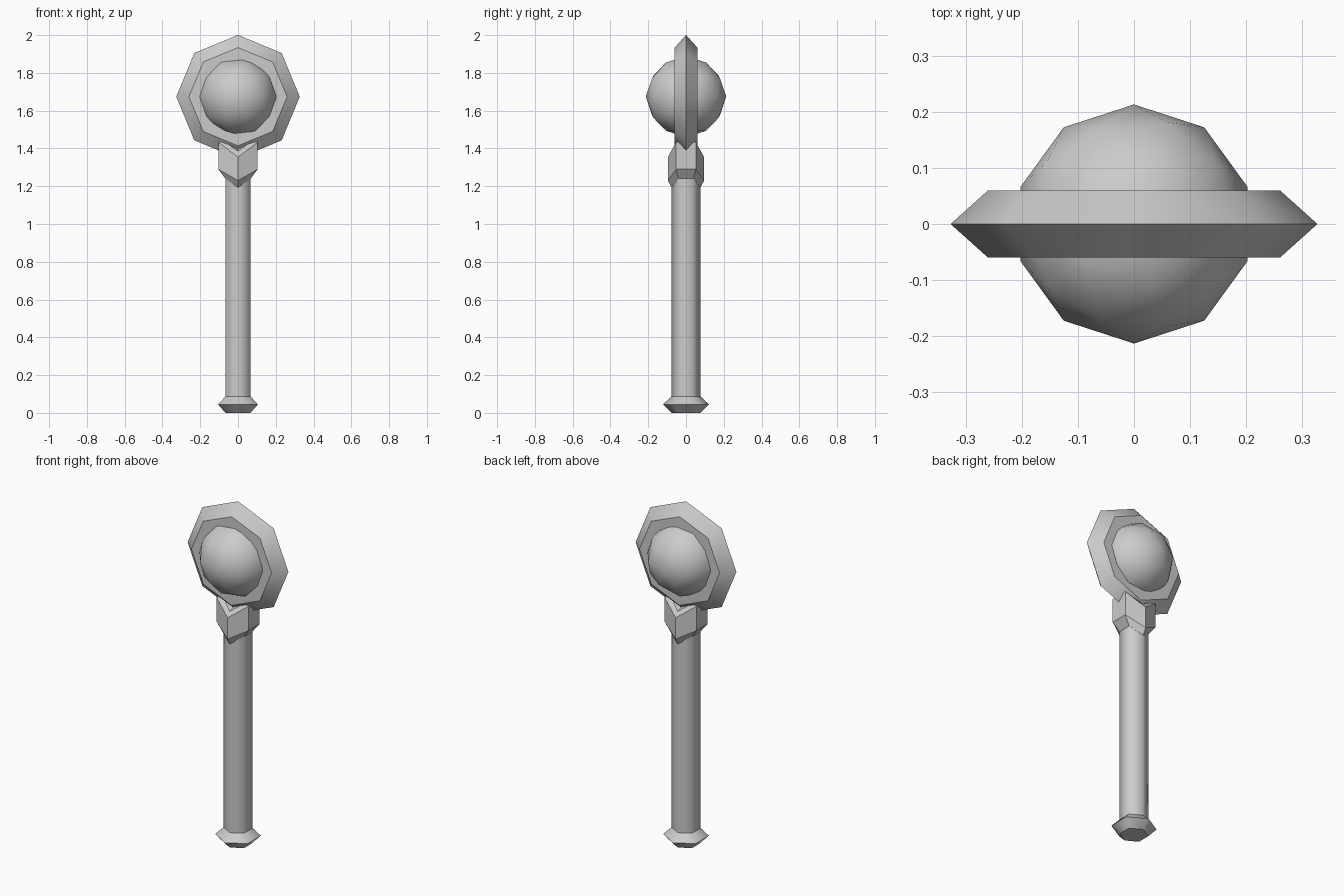
import bpy, bmesh
from math import radians, sin, cos, pi
from mathutils import Matrix

if "Cube" in bpy.data.objects:
    bpy.data.objects.remove(bpy.data.objects["Cube"])

grey = bpy.data.materials.new("light grey")
grey.use_nodes = True
grey.diffuse_color = (0.6, 0.6, 0.6, 1)
grey.node_tree.nodes["Principled BSDF"].inputs["Base Color"].default_value = (0.6, 0.6, 0.6, 1)

HEAD_Z = 1.674
SHAFT_R = 0.077


def finish(name, bm, angle):
    """Turn a bmesh into a shaded object."""
    bmesh.ops.recalc_face_normals(bm, faces=bm.faces)
    mesh = bpy.data.meshes.new(name)
    bm.to_mesh(mesh)
    bm.free()
    mesh.materials.append(grey)
    obj = bpy.data.objects.new(name, mesh)
    bpy.context.collection.objects.link(obj)
    bpy.ops.object.select_all(action='DESELECT')
    obj.select_set(True)
    bpy.context.view_layer.objects.active = obj
    bpy.ops.object.shade_smooth_by_angle(angle=radians(angle))
    return obj


def loft(rings):
    """Skin closed rings of points and cap both ends."""
    bm = bmesh.new()
    loops = [[bm.verts.new(p) for p in ring] for ring in rings]
    n = len(loops[0])
    for a, b in zip(loops, loops[1:]):
        for i in range(n):
            j = (i + 1) % n
            bm.faces.new((a[i], a[j], b[j], b[i]))
    # Fan caps, since a notched ring is not planar
    for ring in (loops[0], loops[-1]):
        centre = bm.verts.new(sum((v.co for v in ring), ring[0].co * 0) / n)
        for i in range(n):
            bm.faces.new((ring[i], ring[(i + 1) % n], centre))
    return bm


def polygon(sides, radius, z):
    """Regular ring with a corner on +y."""
    return [(radius * sin(2 * pi * i / sides), radius * cos(2 * pi * i / sides), z)
            for i in range(sides)]


def notched_hexagon(half_x, side_y, front_y, side_z, front_z):
    """Hexagonal ring that dips to a V at the front and back corners."""
    half = [(0, front_y, front_z), (half_x, side_y, side_z), (half_x, -side_y, side_z)]
    return half + [(-x, -y, z) for x, y, z in half]


# Handle
finish("shaft", loft([polygon(6, SHAFT_R, 0.06), polygon(6, SHAFT_R, 1.3)]), 62)
finish("pommel", loft([polygon(6, SHAFT_R, 0), polygon(6, 0.122, 0.045),
                       polygon(6, SHAFT_R, 0.087)]), 45)

# Collar with V-shaped edges
finish("collar", loft([
    notched_hexagon(0.067, 0.039, SHAFT_R, 1.24, 1.193),
    notched_hexagon(0.104, 0.052, 0.096, 1.29, 1.23),
    notched_hexagon(0.104, 0.052, 0.096, 1.433, 1.355),
    notched_hexagon(0.067, 0.039, SHAFT_R, 1.433, 1.385),
]), 30)

# Octagonal head plate, turned upright
plate = loft([polygon(8, 0.26, -0.06), polygon(8, 0.327, 0), polygon(8, 0.26, 0.06)])
bmesh.ops.transform(plate, verts=plate.verts,
                    matrix=Matrix.Translation((0, 0, HEAD_Z)) @ Matrix.Rotation(pi / 2, 4, 'X'))
finish("head_plate", plate, 35)

# Faceted orb through the plate
orb = bmesh.new()
bmesh.ops.create_icosphere(orb, subdivisions=2, radius=0.213,
                           matrix=Matrix.Translation((0, 0, HEAD_Z)))
finish("orb", orb, 40)
